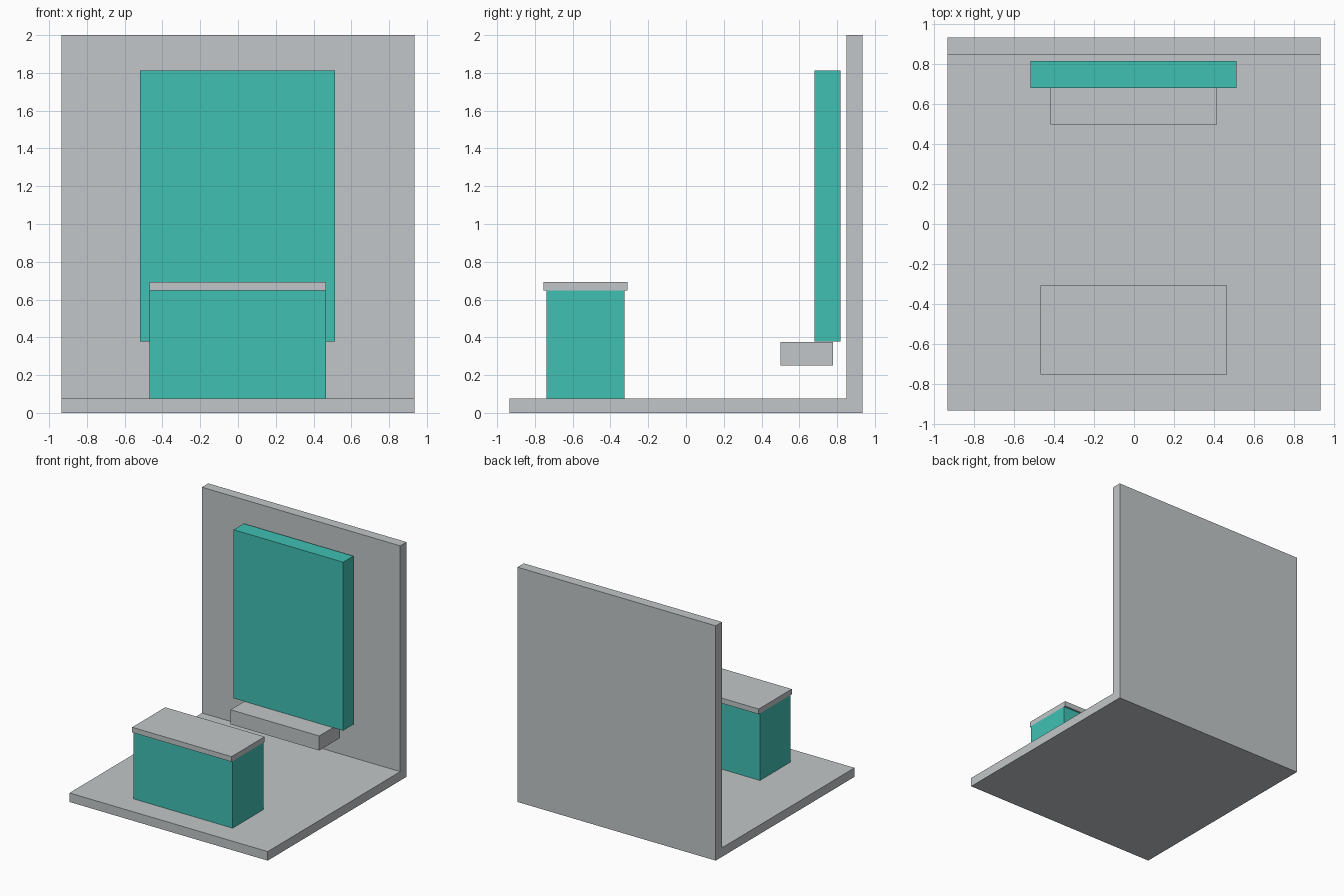
import bpy
import bmesh

if "Cube" in bpy.data.objects:
    bpy.data.objects.remove(bpy.data.objects["Cube"])


def material(name, colour):
    m = bpy.data.materials.new(name)
    m.diffuse_color = (*colour, 1)
    m.use_nodes = True
    m.node_tree.nodes["Principled BSDF"].inputs["Base Color"].default_value = m.diffuse_color
    return m


GREY = material("light grey", (0.54, 0.565, 0.58))
TEAL = material("teal", (0.051, 0.53, 0.45))


def extrude_profile(name, profile, x0, x1, mat):
    """Extrude a (y, z) outline along x into a solid."""
    bm = bmesh.new()
    face = bm.faces.new([bm.verts.new((x0, y, z)) for y, z in profile])
    result = bmesh.ops.extrude_face_region(bm, geom=[face])
    moved = [v for v in result["geom"] if isinstance(v, bmesh.types.BMVert)]
    bmesh.ops.translate(bm, verts=moved, vec=(x1 - x0, 0, 0))
    bmesh.ops.recalc_face_normals(bm, faces=bm.faces)
    mesh = bpy.data.meshes.new(name)
    bm.to_mesh(mesh)
    bm.free()
    mesh.materials.append(mat)
    obj = bpy.data.objects.new(name, mesh)
    bpy.context.collection.objects.link(obj)
    return obj


def box(name, x, y, z, mat):
    profile = [(y[0], z[0]), (y[1], z[0]), (y[1], z[1]), (y[0], z[1])]
    return extrude_profile(name, profile, x[0], x[1], mat)


# Floor and back wall as one L-shaped stand
E = 0.934
extrude_profile("floor_and_wall",
                [(-E, 0), (E, 0), (E, 2), (0.849, 2), (0.849, 0.077), (-E, 0.077)],
                -E, E, GREY)

# Counter with overhanging top
box("counter_body", (-0.469, 0.467), (-0.739, -0.326), (0.077, 0.648), TEAL)
box("counter_top", (-0.469, 0.467), (-0.754, -0.309), (0.648, 0.692), GREY)

# Display panel in front of the wall, with the ledge below it
box("display_panel", (-0.518, 0.514), (0.681, 0.818), (0.378, 1.813), TEAL)
box("ledge", (-0.419, 0.416), (0.499, 0.777), (0.252, 0.376), GREY)
